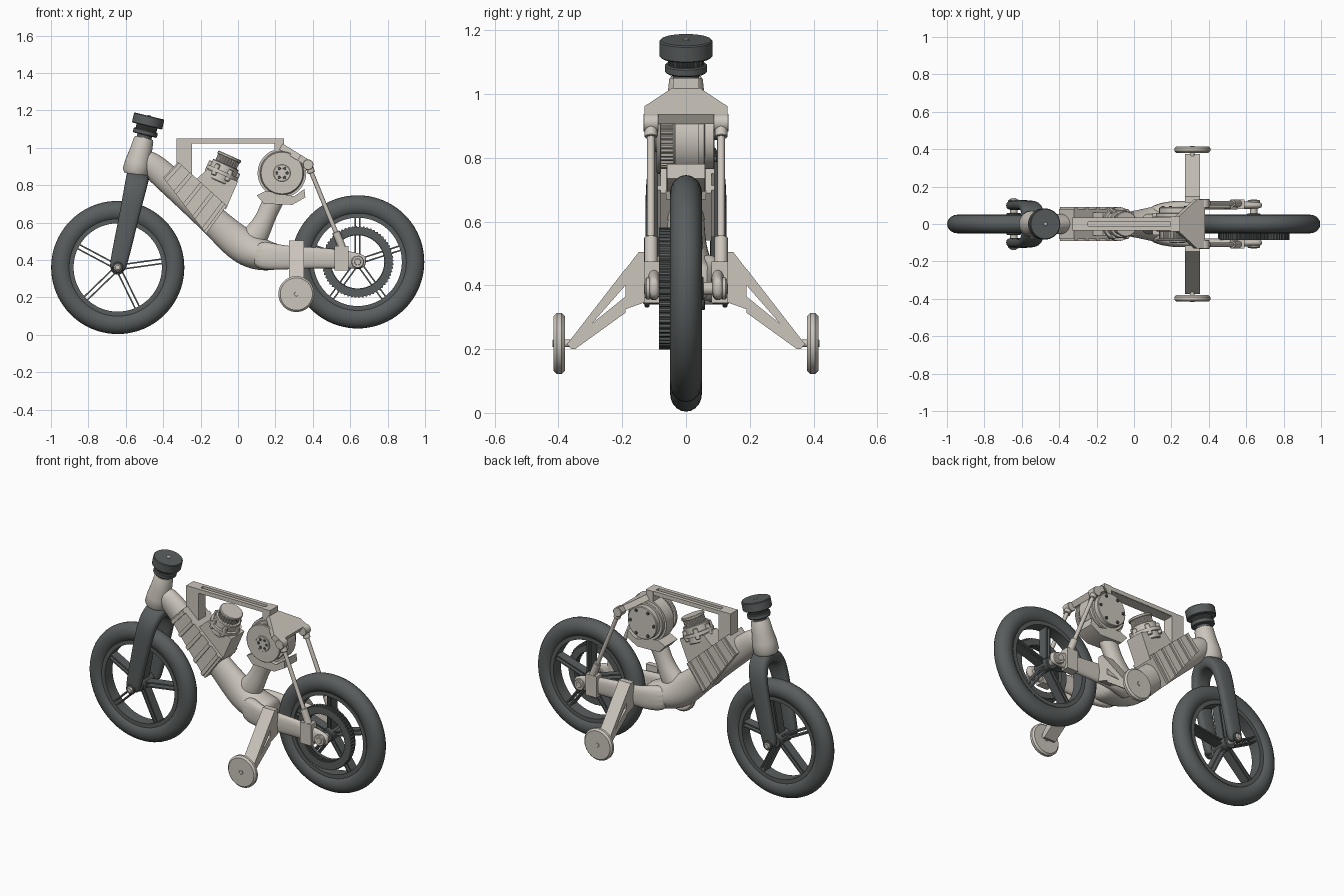
import bpy, bmesh
from math import sin, cos, pi, radians, copysign
from mathutils import Vector as V

if "Cube" in bpy.data.objects:
    bpy.data.objects.remove(bpy.data.objects["Cube"])


def material(name, rgb):
    m = bpy.data.materials.new(name)
    m.use_nodes = True
    m.diffuse_color = (*rgb, 1)
    m.node_tree.nodes["Principled BSDF"].inputs["Base Color"].default_value = (*rgb, 1)
    return m


BEIGE = material("warm_beige", (0.60, 0.56, 0.50))
DARK = material("dark_grey", (0.10, 0.11, 0.11))
X, Y, Z = V((1, 0, 0)), V((0, 1, 0)), V((0, 0, 1))


def finish(name, bm, mat, angle=35):
    bmesh.ops.remove_doubles(bm, verts=bm.verts, dist=1e-5)
    bmesh.ops.recalc_face_normals(bm, faces=bm.faces)
    me = bpy.data.meshes.new(name)
    bm.to_mesh(me)
    bm.free()
    me.materials.append(mat)
    me.shade_smooth()
    me.set_sharp_from_angle(angle=radians(angle))
    ob = bpy.data.objects.new(name, me)
    bpy.context.collection.objects.link(ob)
    return ob


def skin(bm, rings, loop=False):
    """Join rings of points with quads; cap the ends unless looped."""
    rows = [[bm.verts.new(p) for p in r] for r in rings]
    n = len(rows[0])
    for a, b in zip(rows, rows[1:] + (rows[:1] if loop else [])):
        for i in range(n):
            bm.faces.new((a[i], a[(i + 1) % n], b[(i + 1) % n], b[i]))
    if not loop:
        bm.faces.new(rows[0])
        bm.faces.new(rows[-1])


def lathe(name, profile, origin, axis, mat, n=48, tooth=0, loop=False):
    """Revolve (radius, height) points; tooth cuts grooves into the rim."""
    o, w = V(origin), V(axis).normalized()
    u = w.orthogonal().normalized()
    v = w.cross(u)
    rings = []
    for r, h in profile:
        ring = []
        for i in range(n):
            q, t = r * (1 - tooth * (i % 4 > 1)), 2 * pi * i / n
            ring.append(o + w * h + (u * cos(t) + v * sin(t)) * q)
        rings.append(ring)
    bm = bmesh.new()
    skin(bm, rings, loop)
    return finish(name, bm, mat)


def disc(name, r, h0, h1, origin, axis, mat, n=48, tooth=0, bev=0.004):
    return lathe(name, [(r - bev, h0), (r, h0 + bev), (r, h1 - bev), (r - bev, h1)],
                 origin, axis, mat, n, tooth)


def ring(name, r0, r1, h0, h1, origin, axis, mat, n=64, tooth=0):
    return lathe(name, [(r0, h0), (r1, h0), (r1, h1), (r0, h1)], origin, axis, mat, n, tooth, True)


def rod(name, a, b, r, mat=BEIGE, n=16):
    a, b = V(a), V(b)
    return disc(name, r, 0, (b - a).length, a, b - a, mat, n, bev=0.002)


def prism(name, pts, o, u, v, t, mat=BEIGE):
    """Extrude a flat outline, thickness t centred on its plane."""
    o, u, v = V(o), V(u).normalized(), V(v).normalized()
    w = u.cross(v) * t / 2
    bm = bmesh.new()
    skin(bm, [[o + u * p + v * q + w * s for p, q in pts] for s in (-1, 1)])
    return finish(name, bm, mat)


def side(name, pts, y0, y1, mat=BEIGE):
    return prism(name, pts, (0, (y0 + y1) / 2, 0), X, Z, abs(y1 - y0), mat)


def box(name, x0, x1, y0, y1, z0, z1, mat=BEIGE):
    return side(name, [(x0, z0), (x1, z0), (x1, z1), (x0, z1)], y0, y1, mat)


def loft(name, stations, ref, mat, n=16, power=1.0):
    """Sweep ovals along (x, y, z, half-size along ref, half-size across)."""
    pts = [V(s[:3]) for s in stations]
    rings = []
    for i, s in enumerate(stations):
        t = (pts[min(i + 1, len(pts) - 1)] - pts[max(i - 1, 0)]).normalized()
        u = (ref - t * ref.dot(t)).normalized()
        v = t.cross(u)
        f = lambda c: copysign(abs(c) ** power, c)
        rings.append([pts[i] + u * s[3] * f(cos(2 * pi * k / n)) + v * s[4] * f(sin(2 * pi * k / n))
                      for k in range(n)])
    bm = bmesh.new()
    skin(bm, rings)
    ob = finish(name, bm, mat, 80)
    mod = ob.modifiers.new("smooth", "SUBSURF")
    mod.levels = mod.render_levels = 2
    return ob


# Wheels: tyre, rim, hub and five double-rail spokes
def wheel(name, cx, cz, turn, half):
    c = (cx, 0, cz)
    tyre = [(0.30 + 0.056 * cos(a * pi / 10), 0.05 * sin(a * pi / 10)) for a in range(20)]
    lathe(name + "_tyre", tyre, c, Y, DARK, 80, loop=True)
    ring(name + "_rim", 0.236, 0.26, -0.036, 0.036, c, Y, DARK, 80)
    disc(name + "_hub", 0.038, -half, half, c, Y, DARK, 32)
    disc(name + "_axle", 0.02, -half - 0.075, half + 0.075, c, Y, BEIGE, 24)
    for k in range(5):
        a = radians(turn + 72 * k)
        d, e = V((cos(a), 0, sin(a))), V((-sin(a), 0, cos(a)))
        for s in (-1, 1):
            prism(name + "_spoke_rail", [(0.03, -0.004), (0.24, -0.004), (0.24, 0.004), (0.03, 0.004)],
                  V(c) + e * s * 0.012, d, e, 0.056, DARK)


wheel("front_wheel", -0.643, 0.36, 8, 0.06)
wheel("rear_wheel", 0.64, 0.39, 90, 0.055)
REAR = (0.64, 0, 0.39)
ring("rear_sprocket", 0.146, 0.192, -0.085, -0.05, REAR, Y, DARK, 240, 0.03)
ring("sprocket_flange", 0.142, 0.18, -0.05, -0.03, REAR, Y, DARK)

# Fork: one arched sweep over the front wheel
lean = V((0.216, 0, 0.976))
foot = V((-0.643, 0, 0.36))
half = [(-0.02, 0.098, 0.04, 0.024), (0.02, 0.1, 0.048, 0.026), (0.2, 0.102, 0.052, 0.026),
        (0.34, 0.102, 0.056, 0.026), (0.43, 0.09, 0.06, 0.032), (0.48, 0.05, 0.062, 0.04)]
arch = half + [(0.495, 0, 0.062, 0.045)] + [(h, -y, a, b) for h, y, a, b in reversed(half)]
loft("fork", [(*(foot + lean * h + Y * y), a, b) for h, y, a, b in arch],
     V((0.976, 0, -0.216)), DARK, power=0.7)
for s in (-1, 1):
    disc("fork_axle_cap", 0.03, 0.115, 0.13, foot, Y * s, DARK, 32)
    disc("fork_axle_bolt", 0.016, 0.12, 0.138, foot, Y * s, BEIGE, 24)

# Head tube, steering stem and knob
steer = V((0.235, 0, 0.972))
top = V((-0.475, 0, 1.165))
lathe("head_tube", [(0.06, -0.32), (0.072, -0.3), (0.07, -0.25), (0.06, -0.19), (0.053, -0.125), (0.048, -0.115)],
      top, steer, BEIGE)
disc("steering_stem", 0.04, -0.15, -0.08, top, steer, DARK)
disc("lower_collar", 0.066, -0.1, -0.073, top, steer, DARK)
disc("grooved_collar", 0.057, -0.075, -0.045, top, steer, DARK, 128, 0.06, 0.001)
disc("steering_knob", 0.083, -0.05, 0.005, top, steer, DARK)
disc("knob_bolt", 0.01, 0, 0.009, top, steer, BEIGE, 16, bev=0.001)

# Frame: down tube, twin chain stays and seat tube
loft("down_tube", [(-0.52, 0, 0.96, 0.05, 0.05), (-0.45, 0, 0.90, 0.055, 0.075), (-0.34, 0, 0.8, 0.055, 0.075),
                   (-0.12, 0, 0.6, 0.058, 0.08), (-0.04, 0, 0.525, 0.064, 0.09), (0.04, 0, 0.462, 0.08, 0.098),
                   (0.12, 0, 0.428, 0.1, 0.09), (0.19, 0, 0.417, 0.105, 0.075), (0.25, 0, 0.415, 0.1, 0.06)],
     Y, BEIGE)
loft("seat_tube", [(0.02, 0, 0.45, 0.06, 0.09), (0.1, 0, 0.53, 0.055, 0.07), (0.145, 0, 0.62, 0.045, 0.052),
                   (0.17, 0, 0.68, 0.045, 0.055), (0.22, 0, 0.78, 0.05, 0.06)], Y, BEIGE)
for s in (-1, 1):
    loft("chain_stay", [(0.08, s * 0.05, 0.43, 0.045, 0.08), (0.19, s * 0.09, 0.417, 0.035, 0.073),
                        (0.27, s * 0.1, 0.412, 0.025, 0.062), (0.45, s * 0.1, 0.412, 0.022, 0.056),
                        (0.58, s * 0.1, 0.402, 0.022, 0.05), (0.66, s * 0.1, 0.392, 0.018, 0.04),
                        (0.685, s * 0.1, 0.39, 0.014, 0.025)], Y, BEIGE, power=0.8)
    disc("rear_axle_cap", 0.034, 0.11, 0.128, REAR, Y * s, BEIGE, 32)
    box("stay_clamp", 0.515, 0.59, s * 0.08, s * 0.132, 0.345, 0.475)

# Battery case with raised ribs, wrapped around the down tube
a, b, c, d = V((-0.4, 0.84)), V((-0.32, 0.925)), V((-0.06, 0.69)), V((-0.17, 0.54))
side("battery_case", [a, b, c, d], -0.08, 0.08)
for k in range(5):
    f, g = 0.02 + k * 0.22, 0.08 + k * 0.22
    outline = [a.lerp(d, f), b.lerp(c, f), b.lerp(c, g), a.lerp(d, g)]
    side("battery_rib", outline, -0.09, 0.09)

# Power unit standing on the battery case
side("engine_block", [(-0.225, 0.83), (-0.165, 0.885), (0.0, 0.82), (-0.065, 0.67)], -0.062, 0.062)
tilt = V((0.41, 0, 0.912))
base = V((-0.105, 0, 0.82))
disc("engine_barrel", 0.075, 0, 0.1, base, tilt, BEIGE)
ring("engine_flange", 0.05, 0.09, 0.04, 0.06, base, tilt, BEIGE)
disc("grooved_head", 0.062, 0.1, 0.145, base, tilt, BEIGE, 96, 0.06, 0.002)
disc("head_cap", 0.068, 0.135, 0.152, base, tilt, BEIGE)
for k in range(6):
    t = k * pi / 3
    u = Y.cross(tilt)
    disc("barrel_lug", 0.014, 0.02, 0.085, base + (u * cos(t) + Y * sin(t)) * 0.077, tilt, BEIGE, 12)

# Drive motor on the seat tube
M = (0.235, 0, 0.865)
disc("motor_body", 0.118, -0.04, 0.06, M, Y, BEIGE, 64)
ring("motor_band", 0.1, 0.13, -0.035, 0.04, M, Y, BEIGE)
disc("motor_pulley", 0.1, -0.085, -0.04, M, Y, BEIGE, 160, 0.05, 0.001)
disc("motor_front_cover", 0.115, -0.092, -0.078, M, Y, BEIGE, 64)
disc("motor_back_cover", 0.1, 0.05, 0.09, M, Y, BEIGE, 64)
disc("motor_hub_plate", 0.046, -0.098, -0.09, M, Y, BEIGE, 32, bev=0.002)
for k in range(6):
    t = k * pi / 3
    p = V(M) + V((cos(t), 0, sin(t))) * 0.028
    disc("hub_bolt", 0.008, -0.102, -0.09, p, Y, DARK, 12, bev=0.001)
    disc("cover_bolt", 0.009, 0.085, 0.097, V(M) + V((cos(t), 0, sin(t))) * 0.08, Y, DARK, 12, bev=0.001)
side("motor_clamp", [(0.1, 0.745), (0.15, 0.77), (0.3, 0.74), (0.355, 0.78), (0.36, 0.735), (0.29, 0.695), (0.14, 0.7)],
     -0.06, 0.06)

# Top beam with twin rails, front post and rear yoke
box("beam_post", -0.328, -0.245, -0.035, 0.035, 0.80, 1.05)
for s in (-1, 1):
    box("beam_rail", -0.328, 0.24, s * 0.012, s * 0.035, 1.025, 1.05)
box("beam_floor", -0.328, 0.24, -0.03, 0.03, 1.024, 1.032)
box("beam_end_block", 0.195, 0.245, -0.04, 0.04, 0.985, 1.05)
slope = V((0.13, 0, -0.08))
prism("rear_yoke", [(-0.035, 0), (0.035, 0), (0.13, 0.12), (0.13, 0.17), (-0.13, 0.17), (-0.13, 0.12)],
      (0.225, 0, 1.01), Y, slope, 0.035)

# Rear dampers
for s in (-1, 1):
    hi, lo = V((0.375, s * 0.11, 0.91)), V((0.56, s * 0.11, 0.46))
    rod("damper_rod", hi, lo, 0.012)
    rod("damper_top_end", hi, hi.lerp(lo, 0.1), 0.02)
    rod("damper_body", hi.lerp(lo, 0.8), lo, 0.021)
    rod("damper_pivot", hi - Y * 0.024, hi + Y * 0.024, 0.028, n=24)

# Stabiliser arms (triangular opening) and small wheels
for s in (-1, 1):
    strips = [[(0.115, 0.505), (0.148, 0.505), (0.19, 0.45), (0.19, 0.325), (0.115, 0.352)],
              [(0.19, 0.452), (0.373, 0.216), (0.36, 0.2), (0.295, 0.28), (0.19, 0.40)],
              [(0.19, 0.365), (0.295, 0.28), (0.36, 0.2), (0.348, 0.2), (0.19, 0.314)]]
    for pts in strips:
        prism("stabiliser_arm", pts, (0.313, 0, 0), Y * s, Z, 0.08)
    hub = (0.312, 0, 0.218)
    disc("stabiliser_wheel", 0.096, 0.38, 0.415, hub, Y * s, BEIGE, 64, bev=0.01)
    disc("stabiliser_axle", 0.012, 0.34, 0.418, hub, Y * s, BEIGE, 16, bev=0.001)
